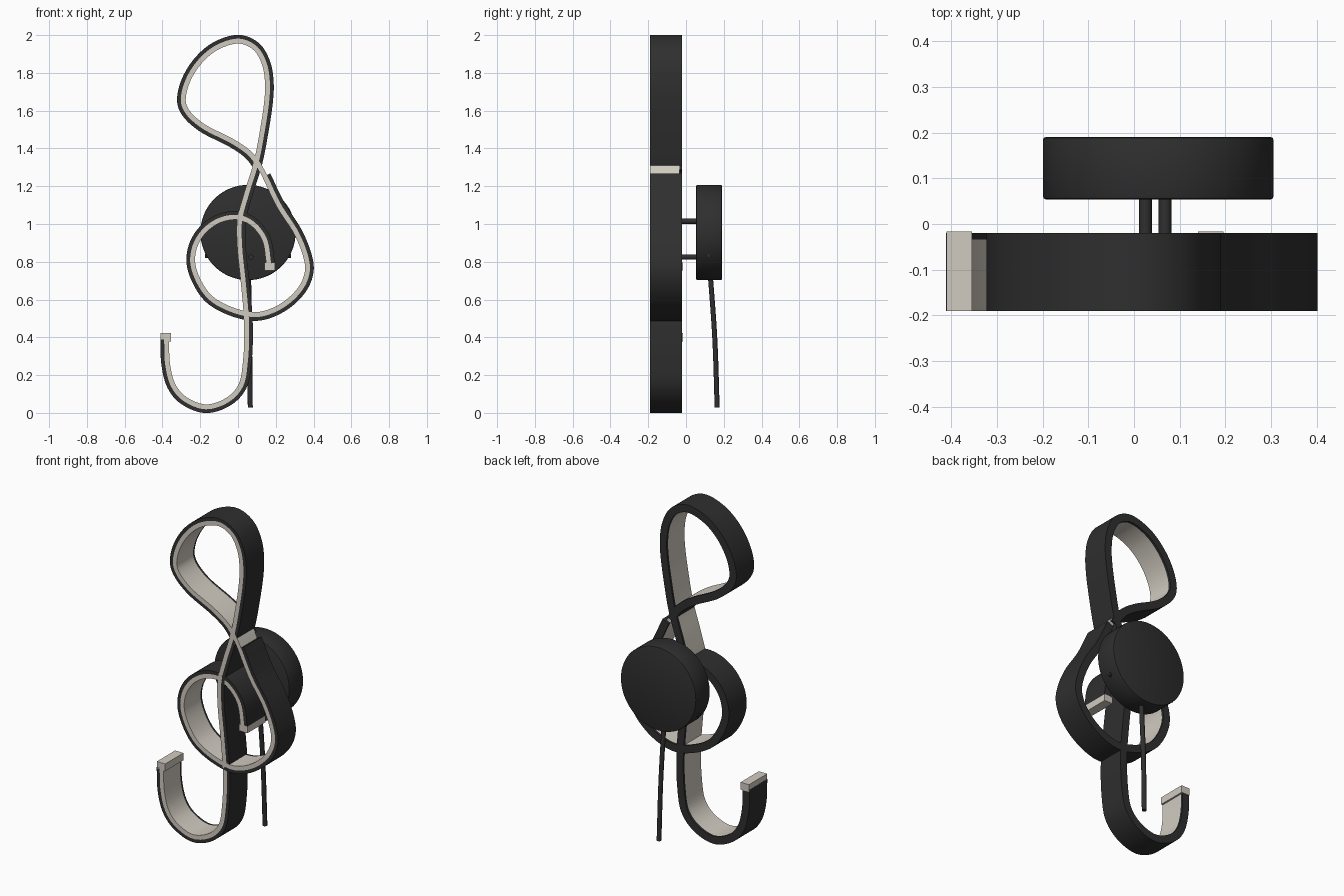
import bpy, bmesh, math
from mathutils import Vector

if "Cube" in bpy.data.objects:
    bpy.data.objects.remove(bpy.data.objects["Cube"])


def material(name, rgb):
    m = bpy.data.materials.new(name)
    m.diffuse_color = (*rgb, 1)
    m.use_nodes = True
    m.node_tree.nodes["Principled BSDF"].inputs["Base Color"].default_value = m.diffuse_color
    return m


BLACK = material("matte black", (0.028, 0.028, 0.028))
WHITE = material("warm white", (0.64, 0.60, 0.53))


def finish(name, bm, mat, smooth=True):
    bmesh.ops.recalc_face_normals(bm, faces=bm.faces)
    me = bpy.data.meshes.new(name)
    bm.to_mesh(me)
    bm.free()
    me.materials.append(mat)
    ob = bpy.data.objects.new(name, me)
    bpy.context.collection.objects.link(ob)
    if smooth:
        bpy.ops.object.select_all(action='DESELECT')
        ob.select_set(True)
        bpy.context.view_layer.objects.active = ob
        bpy.ops.object.shade_smooth_by_angle(angle=math.radians(35))
    return ob


def box(name, lo, hi, mat):
    bm = bmesh.new()
    bmesh.ops.create_cube(bm, size=1)
    for v in bm.verts:
        v.co = [a + (c + 0.5) * (b - a) for a, b, c in zip(lo, hi, v.co)]
    return finish(name, bm, mat, False)


def rod(name, start, end, radius, mat, segments=24, bevel=0):
    a, b = Vector(start), Vector(end)
    bm = bmesh.new()
    bmesh.ops.create_cone(bm, cap_ends=True, segments=segments, radius1=radius,
                          radius2=radius, depth=(b - a).length)
    if bevel:
        rims = [e for e in bm.edges if abs(e.verts[0].co.z - e.verts[1].co.z) < 1e-5]
        bmesh.ops.bevel(bm, geom=rims, offset=bevel, segments=2, profile=0.5, affect='EDGES')
    rot = (b - a).to_track_quat('Z', 'Y')
    for v in bm.verts:
        v.co = rot @ v.co + (a + b) / 2
    return finish(name, bm, mat)


# Centre line of the glowing strip, as (x, z) in hundredths of a unit
TRACE = [(-37.8, 39), (-37.3, 26), (-34.5, 15), (-29, 8), (-17.3, 3.2), (-5.5, 6.9),
         (1.4, 14.4), (4, 28), (4.5, 48), (2.9, 68), (0.9, 88), (0.9, 102), (4.5, 116),
         (9.6, 132.5), (13, 150), (15.2, 165), (15.6, 174.5), (14, 184.6), (9.2, 193),
         (0.8, 196.8), (-11.4, 193.3), (-21, 185), (-27.3, 174), (-28.9, 164.5),
         (-26.5, 159), (-18.8, 152), (-2.5, 143.5), (6, 137.5), (11.4, 130.5),
         (21.5, 110), (31, 95), (35.7, 83.3), (36.8, 75.9), (34.6, 68.4), (28.8, 61),
         (19.5, 54.7), (9.3, 52), (-3.4, 54.7), (-14.6, 61), (-21.2, 70.5), (-24, 80),
         (-22.5, 89), (-17.2, 97), (-8.8, 102.3), (0.8, 103.4), (8.2, 99.7),
         (14, 91.8), (16.3, 79)]


def spline(points, steps=7):
    p = [Vector(q) / 100 for q in points]
    p = [2 * p[0] - p[1]] + p + [2 * p[-1] - p[-2]]
    out = []
    for i in range(1, len(p) - 2):
        a, b, c, d = p[i - 1:i + 3]
        # non-uniform tangents keep uneven point spacing smooth
        t0, t1, t2 = ((v - u).length ** 0.5 for u, v in ((a, b), (b, c), (c, d)))
        m1 = (c - b) + t1 * ((b - a) / t0 - (c - a) / (t0 + t1))
        m2 = (c - b) + t1 * ((d - c) / t2 - (d - b) / (t1 + t2))
        for k in range(steps):
            t = k / steps
            out.append((2*t**3 - 3*t*t + 1) * b + (t**3 - 2*t*t + t) * m1
                       + (3*t*t - 2*t**3) * c + (t**3 - t*t) * m2)
    return out + [p[-2]]


PATH = spline(TRACE)
NORMALS = []
for i in range(len(PATH)):
    t = (PATH[min(i + 1, len(PATH) - 1)] - PATH[max(i - 1, 0)]).normalized()
    NORMALS.append(Vector((t.y, -t.x)))      # right-hand side of travel


def sweep(name, first, last, profile, mat):
    """Sweep an (offset, depth) profile along part of the path."""
    bm = bmesh.new()
    rings = []
    for i in range(first, last + 1):
        ring = []
        for off, y in profile:
            q = PATH[i] + NORMALS[i] * off
            ring.append(bm.verts.new((q.x, y, q.y)))
        rings.append(ring)
    n = len(profile)
    for r, s in zip(rings, rings[1:]):
        for k in range(n):
            bm.faces.new((r[k], r[(k + 1) % n], s[(k + 1) % n], s[k]))
    bm.faces.new(rings[0])
    bm.faces.new(rings[-1])
    return finish(name, bm, mat)


FRONT, BACK, LIP, H, W = -0.19, -0.02, -0.034, 0.013, 0.033
channel = [(H, FRONT), (W, FRONT), (W, BACK), (-H, BACK), (-H, LIP), (H, LIP)]
end = len(PATH) - 1
# The black channel changes sides where the ribbon crosses its own stem
down = [i for i in range(26 * 7, 30 * 7)]
cut_a = next(i for i in down if PATH[i].y < 1.30)
cut_b = next(i for i in down if PATH[i].y < 1.275)

sweep("light_strip", 0, end, [(-H, FRONT), (H, FRONT), (H, LIP), (-H, LIP)], WHITE)
sweep("upper_channel", 0, cut_a, channel, BLACK)
sweep("lower_channel", cut_b, end, [(-o, y) for o, y in channel], BLACK)

# End caps of the ribbon
box("lower_end_cap", (-0.41, -0.19, 0.378), (-0.354, -0.016, 0.422), WHITE)
box("inner_end_cap", (0.14, -0.19, 0.755), (0.196, -0.016, 0.795), WHITE)

# Round wall mount with two posts and small side screws
rod("wall_mount", (0.053, 0.054, 0.955), (0.053, 0.19, 0.955), 0.252, BLACK, 96, 0.006)
for x, z in ((0.025, 1.015), (0.068, 0.825)):
    rod("mount_post", (x, -0.025, z), (x, 0.06, z), 0.014, BLACK)
for s in (-1, 1):
    rod("side_screw", (0.053 + s * 0.19, 0.12, 0.83), (0.053 + s * 0.228, 0.12, 0.83),
        0.011, BLACK, 12)

# Hanging power cable
cu = bpy.data.curves.new("power_cable", 'CURVE')
cu.dimensions = '3D'
cu.bevel_depth = 0.0135
cu.bevel_resolution = 4
cu.use_fill_caps = True
sp = cu.splines.new('BEZIER')
sp.bezier_points.add(2)
for bp, co in zip(sp.bezier_points, ((0.056, 0.128, 0.74), (0.061, 0.152, 0.4), (0.065, 0.165, 0.028))):
    bp.co = co
    bp.handle_left_type = bp.handle_right_type = 'AUTO'
cu.materials.append(BLACK)
bpy.context.collection.objects.link(bpy.data.objects.new("power_cable", cu))
